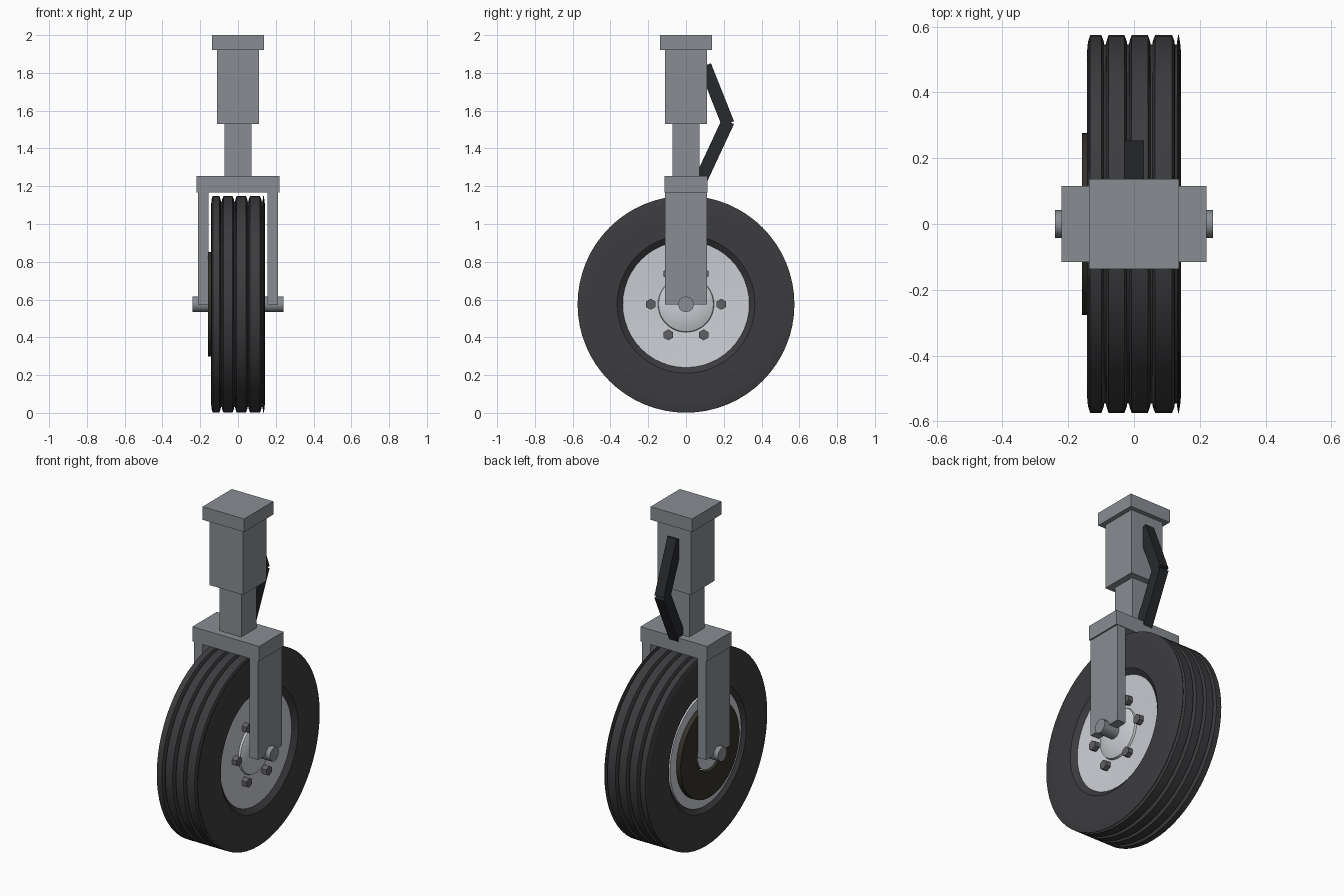
import bpy, bmesh
from math import pi, cos, sin, atan2, radians
from mathutils import Vector, Matrix

if "Cube" in bpy.data.objects:
    bpy.data.objects.remove(bpy.data.objects["Cube"])

WHEEL_Z = 0.575


def material(name, r, g, b):
    m = bpy.data.materials.new(name)
    m.diffuse_color = (r, g, b, 1)
    m.use_nodes = True
    m.node_tree.nodes["Principled BSDF"].inputs["Base Color"].default_value = m.diffuse_color
    return m


METAL = material("strut_grey", 0.25, 0.27, 0.29)
RIM = material("rim_silver", 0.6, 0.62, 0.66)
RUBBER = material("rubber", 0.045, 0.045, 0.05)
DARK = material("link_black", 0.02, 0.022, 0.025)
BRAKE = material("brake_brown", 0.035, 0.032, 0.022)
BOLT = material("bolt_grey", 0.12, 0.12, 0.13)


def finish(bm, name, mat, smooth=False):
    bmesh.ops.recalc_face_normals(bm, faces=bm.faces)
    mesh = bpy.data.meshes.new(name)
    bm.to_mesh(mesh)
    bm.free()
    mesh.materials.append(mat)
    ob = bpy.data.objects.new(name, mesh)
    bpy.context.collection.objects.link(ob)
    if smooth:
        bpy.ops.object.select_all(action='DESELECT')
        ob.select_set(True)
        bpy.context.view_layer.objects.active = ob
        bpy.ops.object.shade_smooth_by_angle(angle=radians(32))
    return ob


def box(name, x, y, z, mat=METAL):
    """Box from (min, max) ranges."""
    bm = bmesh.new()
    bmesh.ops.create_cube(bm, size=1)
    for v in bm.verts:
        v.co = [a + (c + 0.5) * (b - a) for c, (a, b) in zip(v.co, (x, y, z))]
    return finish(bm, name, mat)


def lathe(name, profile, mat, segs=48, closed=True):
    """Spin (x, radius) points about the wheel axle."""
    bm = bmesh.new()
    rings = []
    for x, r in profile:
        if r == 0:
            rings.append([bm.verts.new((x, 0, WHEEL_Z))] * segs)
        else:
            rings.append([bm.verts.new((x, r * cos(2 * pi * i / segs),
                                        WHEEL_Z + r * sin(2 * pi * i / segs)))
                          for i in range(segs)])
    pairs = list(zip(rings, rings[1:]))
    if closed:
        pairs.append((rings[-1], rings[0]))
    for a, b in pairs:
        for i in range(segs):
            j = (i + 1) % segs
            bm.faces.new(list(dict.fromkeys((a[i], a[j], b[j], b[i]))))
    return finish(bm, name, mat, True)


def link(name, y, z, dy, dz):
    """Flat bar centred at (y, z), running along (dy, dz)."""
    bm = bmesh.new()
    rot = Matrix.Rotation(-atan2(dy, dz), 4, 'X')
    bmesh.ops.create_cube(bm, size=1, matrix=Matrix.Translation((0, y, z)) @ rot
                          @ Matrix.Diagonal((0.06, 0.069, 0.33, 1)))
    return finish(bm, name, DARK)


# Strut
box("mount_cap", (-0.137, 0.137), (-0.137, 0.137), (1.922, 2.0))
box("strut_housing", (-0.11, 0.11), (-0.11, 0.11), (1.53, 1.922))
box("strut_piston", (-0.072, 0.072), (-0.072, 0.072), (1.255, 1.53))
box("fork_crown", (-0.22, 0.22), (-0.115, 0.115), (1.167, 1.255))
for side, s in (("left", -1), ("right", 1)):
    box("fork_leg_" + side, sorted((s * 0.155, s * 0.211)), (-0.112, 0.112), (WHEEL_Z, 1.167))

# Torque links
link("upper_torque_link", 0.161, 1.685, -0.122, 0.307)
link("lower_torque_link", 0.153, 1.394, 0.138, 0.296)

# Tyre with grooved tread
R, G = 0.574, 0.545
tyre = [(-0.112, 0.328), (-0.142, 0.365), (-0.143, 0.52), (-0.140, 0.553), (-0.133, R)]
for gx in (-0.088, -0.018, 0.053, 0.127):
    tyre += [(gx - 0.011, R), (gx - 0.004, G + 0.01), (gx - 0.003, G),
             (gx + 0.003, G), (gx + 0.004, G + 0.01), (gx + min(0.011, 0.134 - gx), R)]
tyre += [(0.136, R), (0.140, 0.553), (0.143, 0.52), (0.142, 0.365), (0.112, 0.328)]
lathe("tyre", tyre, RUBBER, 64)

# Wheel
lathe("rim", [(-0.13, 0.13), (-0.13, 0.335), (0.118, 0.335), (0.105, 0.13)], RIM)
lathe("hub_cap", [(0.10, 0.15), (0.118, 0.145), (0.130, 0.115), (0.138, 0.07), (0.141, 0)],
      RIM, closed=False)
lathe("inner_hub", [(-0.152, 0), (-0.152, 0.11), (0.10, 0.11), (0.10, 0)], RIM, closed=False)
lathe("brake_disc", [(-0.158, 0.12), (-0.158, 0.277), (-0.12, 0.277), (-0.12, 0.12)], BRAKE)
lathe("axle", [(-0.24, 0), (-0.24, 0.042), (0.24, 0.042), (0.24, 0)], METAL, 12, closed=False)

# Wheel bolts
for i in range(6):
    a = i * pi / 3
    bm = bmesh.new()
    at = Vector((0.12, 0.187 * cos(a), WHEEL_Z + 0.187 * sin(a)))
    bmesh.ops.create_cone(bm, cap_ends=True, segments=6, radius1=0.029, radius2=0.029, depth=0.04,
                          matrix=Matrix.Translation(at) @ Matrix.Rotation(pi / 2, 4, 'X')
                          @ Matrix.Rotation(pi / 2, 4, 'Y'))
    finish(bm, f"wheel_bolt_{i + 1}", BOLT)
